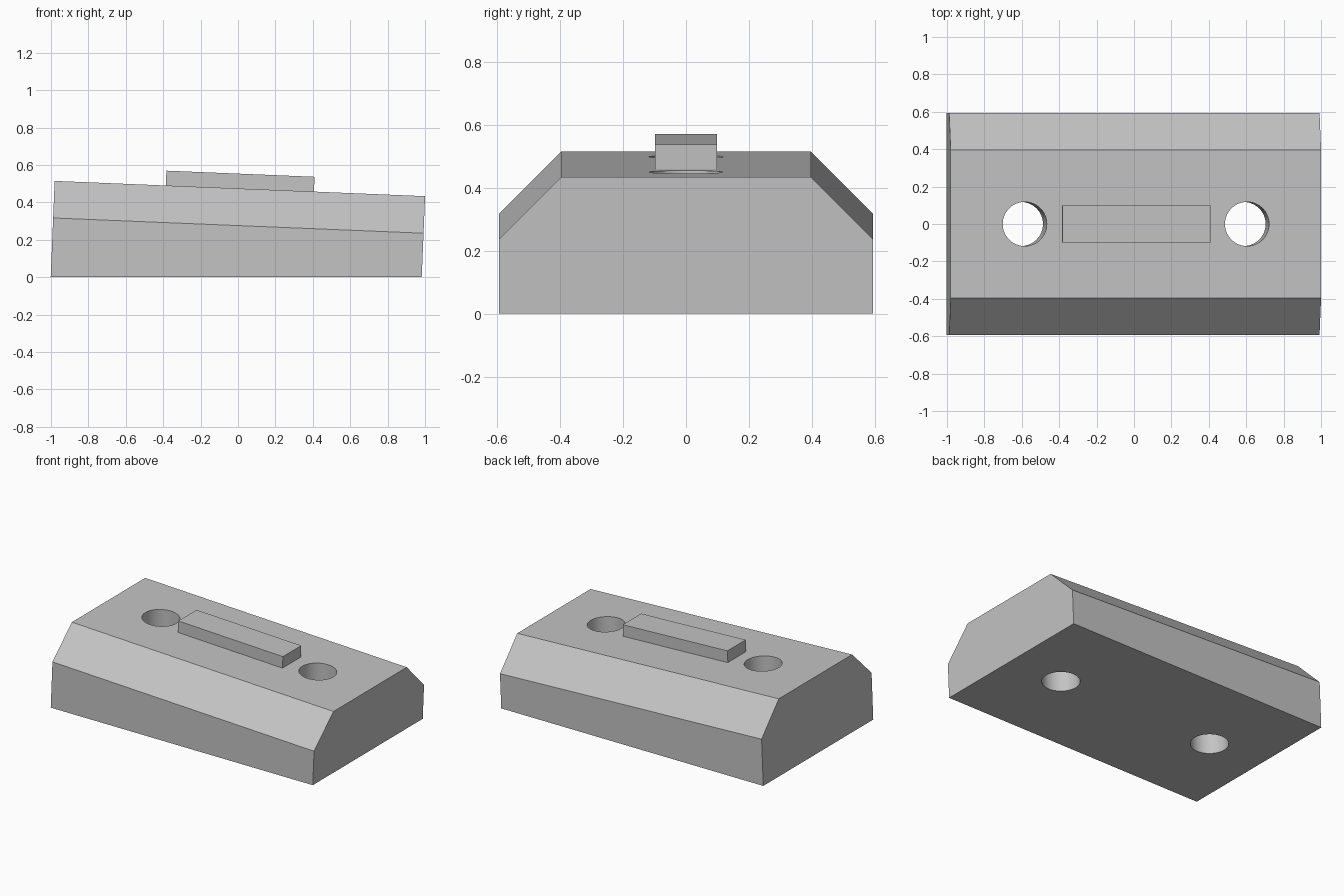
import bpy, bmesh, math
from mathutils import Matrix, Vector

default = bpy.data.objects.get("Cube")
if default:
    bpy.data.objects.remove(default, do_unlink=True)

S = 0.991                                   # overall scale of the block
TILT = math.radians(2.36)                   # the block leans down towards +x
# Tilted frame with its origin in the middle of the sloping top face
FRAME = Matrix.Translation((0.01, 0, 0.474)) @ Matrix.Rotation(TILT, 4, 'Y')

grey = bpy.data.materials.new("plain grey")
grey.use_nodes = True
grey.diffuse_color = (0.55, 0.55, 0.55, 1)
grey.node_tree.nodes["Principled BSDF"].inputs["Base Color"].default_value = (0.55, 0.55, 0.55, 1)


def make_object(name, bm):
    bmesh.ops.recalc_face_normals(bm, faces=bm.faces)
    mesh = bpy.data.meshes.new(name)
    bm.to_mesh(mesh)
    bm.free()
    mesh.materials.append(grey)
    obj = bpy.data.objects.new(name, mesh)
    bpy.context.collection.objects.link(obj)
    return obj


def activate(obj):
    bpy.ops.object.select_all(action='DESELECT')
    obj.select_set(True)
    bpy.context.view_layer.objects.active = obj


# Body: chamfered profile extruded along the tilted length, cut flat at the ground
half_profile = [(0.4, 0), (0.6, -0.2), (0.6, -0.8)]
profile = half_profile + [(-y, z) for y, z in reversed(half_profile)]
bm = bmesh.new()
end = bm.faces.new([bm.verts.new((-S, y * S, z * S)) for y, z in profile])
ext = bmesh.ops.extrude_face_region(bm, geom=[end])
bmesh.ops.translate(bm, vec=(2 * S, 0, 0),
                    verts=[v for v in ext["geom"] if isinstance(v, bmesh.types.BMVert)])
bm.transform(FRAME)
cut = bmesh.ops.bisect_plane(bm, geom=bm.verts[:] + bm.edges[:] + bm.faces[:],
                             plane_co=Vector((0, 0, 0)), plane_no=Vector((0, 0, 1)),
                             clear_inner=True)
bmesh.ops.holes_fill(bm, edges=[e for e in bm.edges if e.is_boundary])
body = make_object("body", bm)

# Two round through holes, square to the sloping top
for side in (-1, 1):
    bm = bmesh.new()
    bmesh.ops.create_cone(bm, cap_ends=True, segments=64, radius1=0.119 * S,
                          radius2=0.119 * S, depth=2)
    bm.transform(FRAME @ Matrix.Translation((side * 0.6 * S, 0, 0)))
    cutter = make_object("hole_cutter", bm)
    cutter.hide_render = True
    mod = body.modifiers.new("hole", 'BOOLEAN')
    mod.operation, mod.solver, mod.object = 'DIFFERENCE', 'EXACT', cutter
    activate(body)
    bpy.ops.object.modifier_apply(modifier=mod.name)
    bpy.data.objects.remove(cutter, do_unlink=True)

activate(body)
bpy.ops.object.shade_smooth_by_angle(angle=math.radians(30))

# Raised bar between the holes
bm = bmesh.new()
bmesh.ops.create_cube(bm, size=1)
bm.transform(FRAME @ Matrix.Translation((0, 0, 0.04 * S))
             @ Matrix.Diagonal((0.8 * S, 0.2 * S, 0.08 * S, 1)))
make_object("raised_bar", bm)
